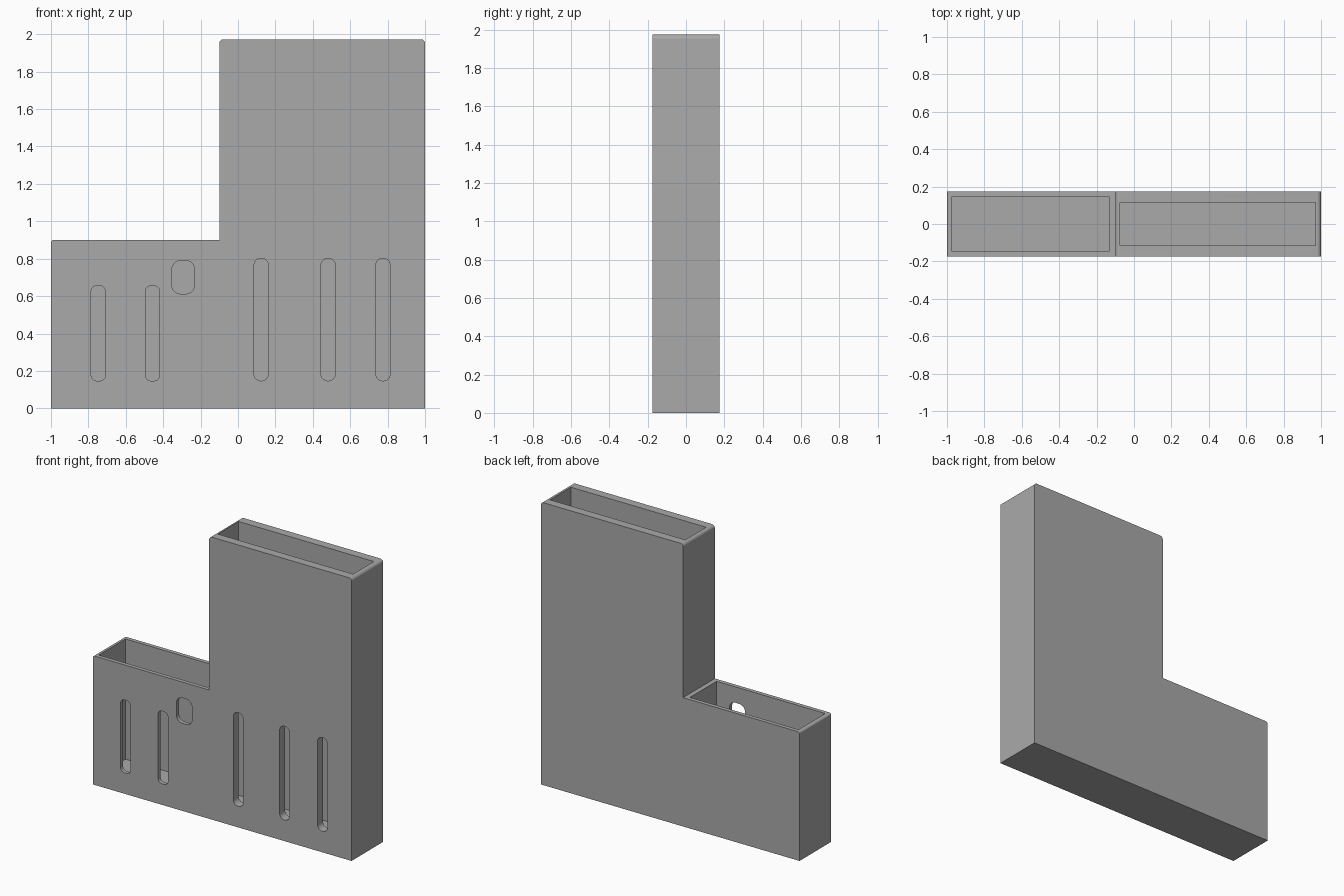
import bpy
import math

cube = bpy.data.objects.get("Cube")
if cube:
    bpy.data.objects.remove(cube, do_unlink=True)

HALF_DEPTH = 0.175

grey = bpy.data.materials.new("mid grey")
grey.use_nodes = True
colour = (0.4, 0.4, 0.4, 1)
grey.diffuse_color = colour
grey.node_tree.nodes["Principled BSDF"].inputs["Base Color"].default_value = colour


def rounded(corners, steps=8):
    """Outline with filleted right-angle corners given as (x, z, radius)."""
    points = []
    for i, (x, z, r) in enumerate(corners):
        if r == 0:
            points.append((x, z))
            continue
        px, pz, _ = corners[i - 1]
        nx, nz, _ = corners[(i + 1) % len(corners)]
        a, b = math.dist((px, pz), (x, z)), math.dist((nx, nz), (x, z))
        ux, uz = (px - x) / a, (pz - z) / a
        vx, vz = (nx - x) / b, (nz - z) / b
        for k in range(steps + 1):
            t = math.pi / 2 * k / steps
            s, c = r * (1 - math.sin(t)), r * (1 - math.cos(t))
            points.append((x + ux * s + vx * c, z + uz * s + vz * c))
    return points


def prism(name, outline, y0, y1):
    """Extrude an x-z outline along y."""
    n = len(outline)
    verts = [(x, y, z) for y in (y0, y1) for x, z in outline]
    faces = [tuple(range(n)), tuple(range(2 * n - 1, n - 1, -1))]
    faces += [(i, i + n, (i + 1) % n + n, (i + 1) % n) for i in range(n)]
    mesh = bpy.data.meshes.new(name)
    mesh.from_pydata(verts, [], faces)
    mesh.materials.append(grey)
    obj = bpy.data.objects.new(name, mesh)
    bpy.context.collection.objects.link(obj)
    return obj


def box_outline(x0, x1, z0, z1, r=0):
    return rounded([(x0, z0, r), (x1, z0, r), (x1, z1, r), (x0, z1, r)])


# Stepped holder body with softened top corners
body = prism("holder_body", rounded([
    (-1, 0, 0), (1, 0, 0), (1, 1.973, 0.022), (-0.1, 1.973, 0.022),
    (-0.1, 0.9, 0), (-1, 0.9, 0.015)]), -HALF_DEPTH, HALF_DEPTH)

# Open-topped pockets
cutters = [
    prism("short_pocket_cutter", box_outline(-0.973, -0.133, 0.06, 1.1), -0.147, 0.147),
    prism("tall_pocket_cutter", box_outline(-0.075, 0.97, 0.06, 2.1), -0.115, 0.115)]

# Slots and finger hole through the front wall only
openings = [("short_slot", x, 0.038, 0.147, 0.655, 0.03) for x in (-0.747, -0.457)]
openings += [("tall_slot", x, 0.038, 0.147, 0.802, 0.037) for x in (0.124, 0.482, 0.775)]
openings.append(("finger_hole", -0.293, 0.06, 0.612, 0.789, 0.045))
for name, x, half, z0, z1, r in openings:
    cutters.append(prism(name + "_cutter", box_outline(x - half, x + half, z0, z1, r), -0.3, -0.05))

for cutter in cutters:
    cutter.hide_render = True
    cutter.hide_viewport = False
    cutter.display_type = 'WIRE'
    mod = body.modifiers.new(cutter.name, 'BOOLEAN')
    mod.operation = 'DIFFERENCE'
    mod.solver = 'EXACT'
    mod.object = cutter

# Bake the cuts and drop the helpers
bpy.ops.object.select_all(action='DESELECT')
body.select_set(True)
bpy.context.view_layer.objects.active = body
for mod in list(body.modifiers):
    bpy.ops.object.modifier_apply(modifier=mod.name)
for cutter in cutters:
    bpy.data.objects.remove(cutter, do_unlink=True)
bpy.ops.object.shade_smooth_by_angle(angle=math.radians(30))
